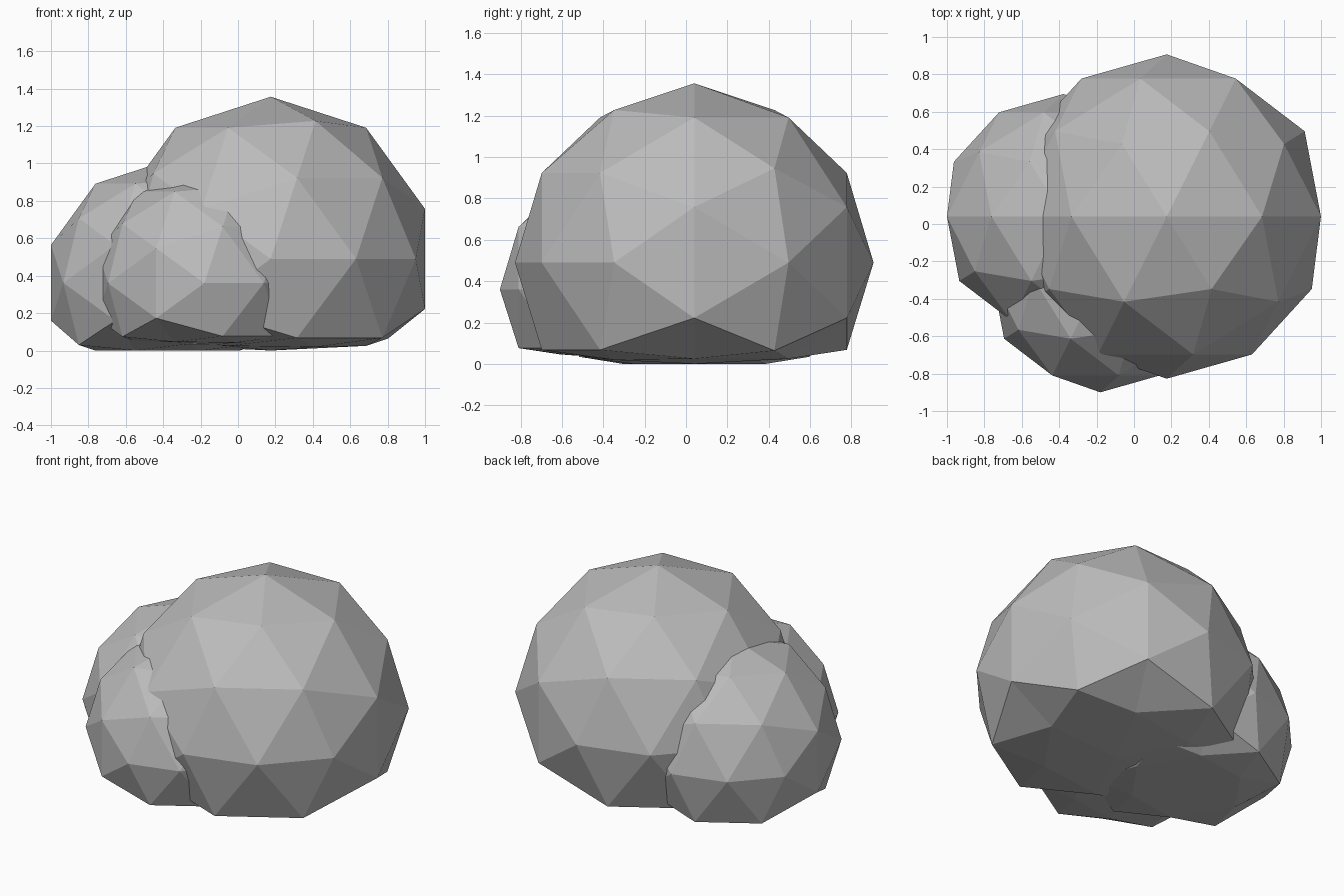
import bpy
import bmesh
from math import radians
from mathutils import Matrix

if "Cube" in bpy.data.objects:
    bpy.data.objects.remove(bpy.data.objects["Cube"], do_unlink=True)

# Stone material
stone = bpy.data.materials.new("stone grey")
stone.use_nodes = True
GREY = (0.5, 0.5, 0.5, 1.0)
stone.diffuse_color = GREY
stone.node_tree.nodes["Principled BSDF"].inputs["Base Color"].default_value = GREY

SQUASH = 0.16  # how much depth remains below the flattening height


def boulder(name, centre, radius, flat_height):
    """Faceted ball lying on its side, with its underside pressed flat."""
    bm = bmesh.new()
    turn = Matrix.Translation(centre) @ Matrix.Rotation(radians(90), 4, "X")
    bmesh.ops.create_icosphere(bm, subdivisions=2, radius=radius, matrix=turn)
    for v in bm.verts:
        if v.co.z < flat_height:
            v.co.z = max(0.0, flat_height + (v.co.z - flat_height) * SQUASH)
    bmesh.ops.recalc_face_normals(bm, faces=bm.faces)
    mesh = bpy.data.meshes.new(name)
    bm.to_mesh(mesh)
    bm.free()
    mesh.materials.append(stone)
    obj = bpy.data.objects.new(name, mesh)
    bpy.context.collection.objects.link(obj)
    return obj


# Three overlapping boulders
boulder("large_boulder", (0.175, 0.04, 0.49), 0.867, 0.07)
boulder("side_boulder", (-0.377, 0.04, 0.362), 0.655, 0.032)
boulder("front_boulder", (-0.18, -0.295, 0.36), 0.605, 0.08)
